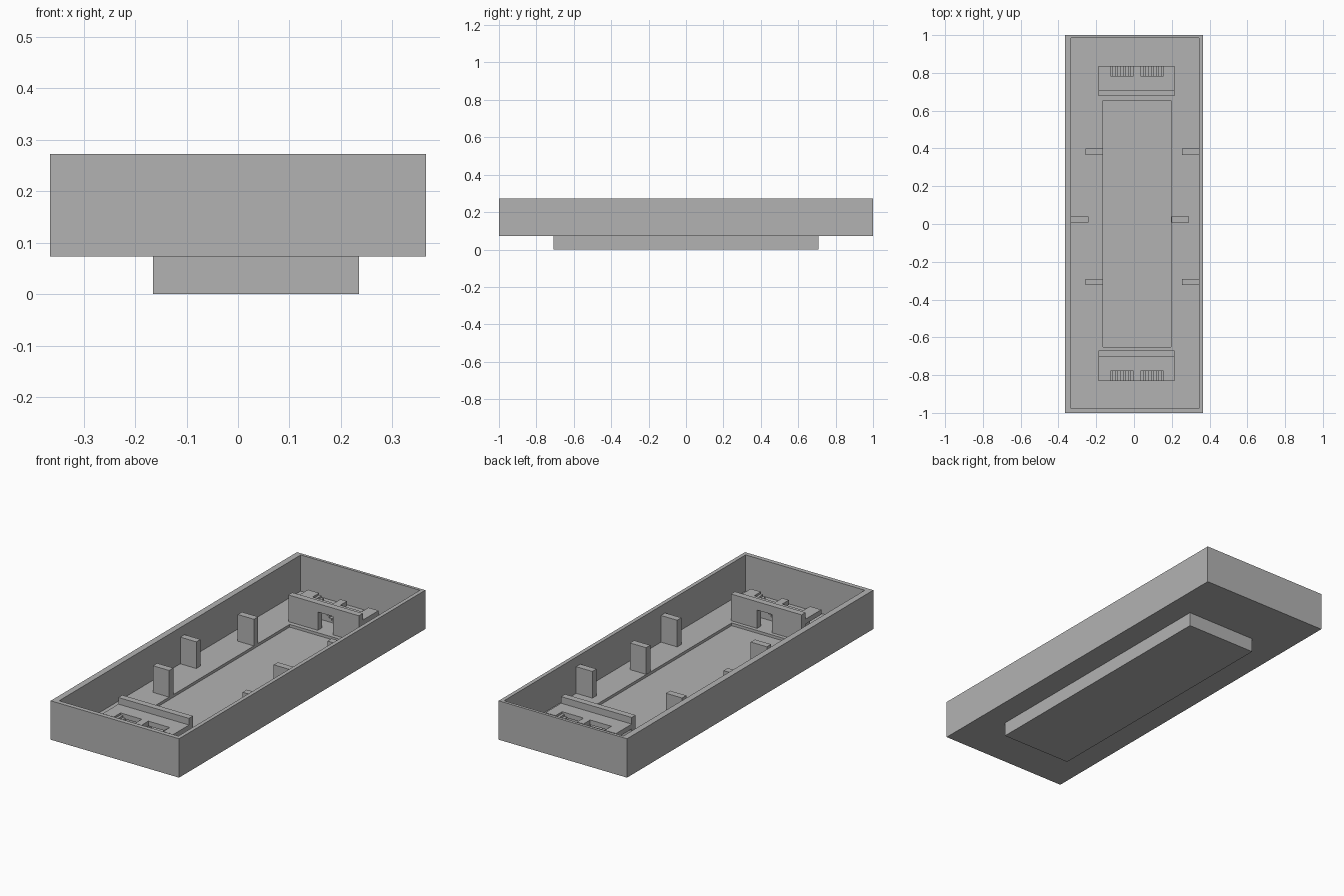
import bpy
import bmesh
from mathutils import Matrix, Vector

if "Cube" in bpy.data.objects:
    bpy.data.objects.remove(bpy.data.objects["Cube"], do_unlink=True)

grey = bpy.data.materials.new("plain grey")
grey.use_nodes = True
grey.diffuse_color = (0.45, 0.45, 0.45, 1)
grey.node_tree.nodes["Principled BSDF"].inputs["Base Color"].default_value = (0.45, 0.45, 0.45, 1)

BASE, FLOOR, RIM = 0.073, 0.087, 0.273
POST_TOP, SHELF_TOP = 0.224, 0.19
MID_Y = 0.003


def build(name, boxes):
    """One object made from boxes given as (x range, y range, z range)."""
    bm = bmesh.new()
    for ranges in boxes:
        lo = Vector(min(r) for r in ranges)
        hi = Vector(max(r) for r in ranges)
        place = Matrix.Translation((lo + hi) / 2) @ Matrix.Diagonal((*(hi - lo), 1))
        bmesh.ops.create_cube(bm, size=1, matrix=place)
    mesh = bpy.data.meshes.new(name)
    bm.to_mesh(mesh)
    bm.free()
    mesh.materials.append(grey)
    obj = bpy.data.objects.new(name, mesh)
    bpy.context.collection.objects.link(obj)
    return obj


def cut(target, name, box):
    cutter = build(name, [box])
    cutter.hide_render = True
    cutter.hide_viewport = True
    cutter.display_type = 'WIRE'
    mod = target.modifiers.new(name, 'BOOLEAN')
    mod.operation = 'DIFFERENCE'
    mod.solver = 'EXACT'
    mod.object = cutter


# Open tray with a rectangular window in its floor
tray = build("tray", [((-0.365, 0.365), (-1, 1), (BASE, RIM))])
cut(tray, "cavity_cutter", ((-0.333, 0.345), (-0.977, 0.985), (FLOOR, 0.4)))
cut(tray, "window_cutter", ((-0.165, 0.197), (-0.652, 0.655), (0.02, 0.2)))

# Solid block under the tray, closing the window
build("lower_block", [((-0.165, 0.235), (-0.709, 0.709), (0, BASE))])

# Upright posts along both long sides
for label, y, left, right in (("front", -0.307, -0.257, 0.253),
                              ("middle", 0.024, -0.334, 0.198),
                              ("back", 0.382, -0.257, 0.253)):
    for side, x in (("right", left), ("left", right)):
        build(f"{label}_{side}_post",
              [((x, x + 0.092), (y - 0.017, y + 0.017), (FLOOR, POST_TOP))])

# End brackets: notched wall, shelf with two stepped pockets
for label, s in (("front", -1), ("back", 1)):
    def span(a, b):
        return (MID_Y + s * a, MID_Y + s * b)

    x0, x1 = -0.188, 0.214
    wall = span(0.674, 0.7065)
    build(f"{label}_bracket_wall", [
        ((x0, -0.02), wall, (FLOOR, POST_TOP)),
        ((0.065, x1), wall, (FLOOR, POST_TOP)),
        ((-0.02, 0.065), wall, (0.181, POST_TOP)),
    ])
    thick = (0.165, SHELF_TOP)
    lip = span(0.78, 0.8335)
    build(f"{label}_bracket_shelf", [
        ((x0, x1), span(0.7065, 0.78), thick),
        ((x0, -0.124), lip, thick),
        ((-0.003, 0.034), lip, thick),
        ((0.156, x1), lip, thick),
    ])
    # Steps fall from the outer ends toward the centre tab
    count = 9
    run = 0.121 / count
    drop = (SHELF_TOP - FLOOR) / (count + 1)
    steps = []
    for i in range(count):
        top = SHELF_TOP - drop * (i + 1)
        for edge, d in ((-0.124, 1), (0.156, -1)):
            a = edge + d * run * i
            steps.append(((a, a + d * run), lip, (FLOOR, top)))
    build(f"{label}_bracket_steps", steps)
